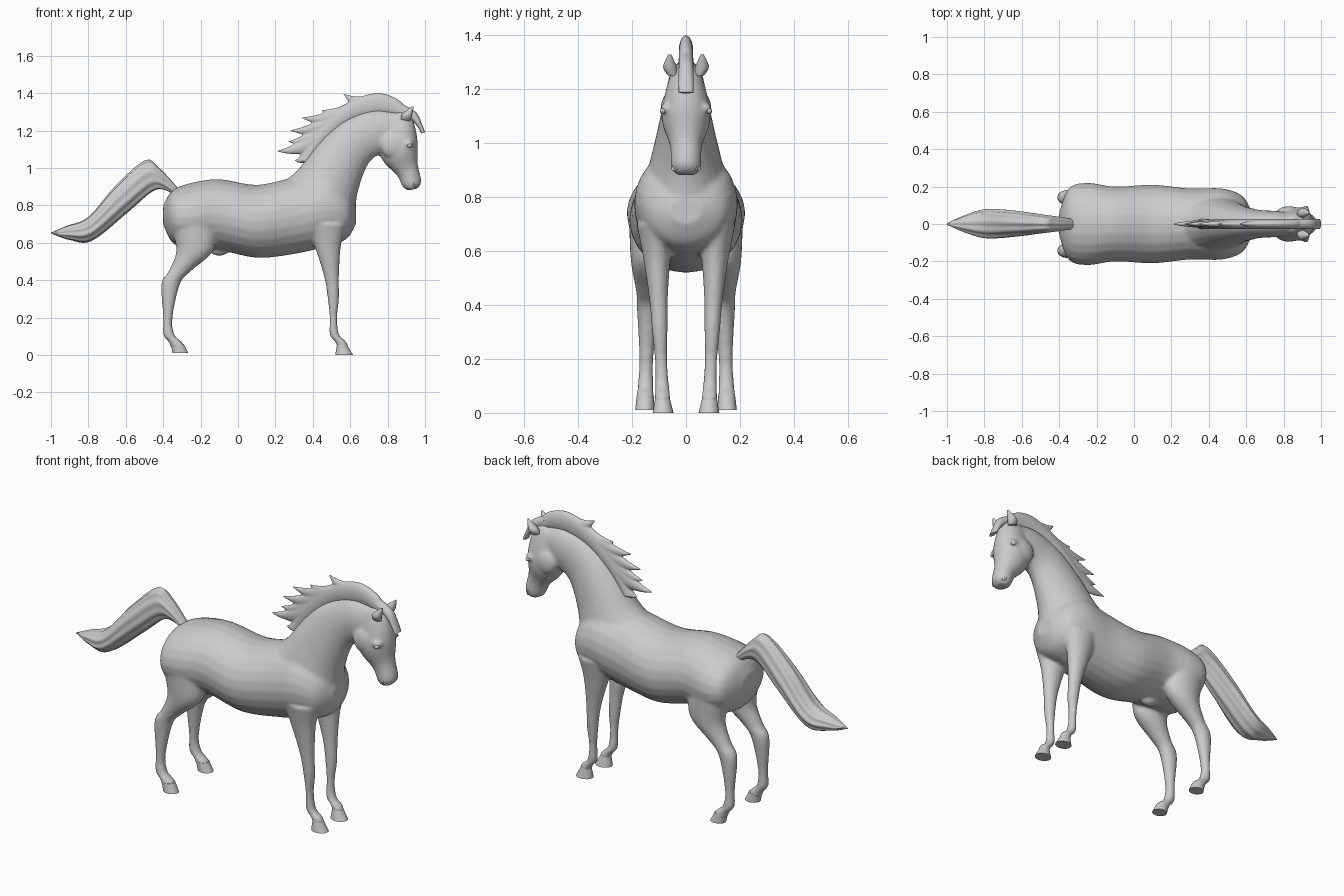
import bpy, bmesh, math
from mathutils import Vector, Matrix

default = bpy.data.objects.get("Cube")
if default:
    bpy.data.objects.remove(default, do_unlink=True)


def spline(rings, steps):
    """Catmull-Rom refinement of a list of section tuples."""
    result = []
    last = len(rings) - 1
    for i in range(last):
        before, start, end, after = (rings[max(0, min(last, i + k))] for k in (-1, 0, 1, 2))
        for step in range(steps):
            t = step / steps
            result.append([b + t / 2 * (c - a + t * (2 * a - 5 * b + 4 * c - d
                           + t * (3 * (b - c) + d - a)))
                           for a, b, c, d in zip(before, start, end, after)])
    result.append(rings[-1])
    return result


def loft(bm, rings, side=1, steps=5, sides=24, flutes=0, depth=0, twist=0):
    """Skin oval sections: (xa, za) to (xb, zb) is one axis, y the centre, width the half width."""
    rings = spline(rings, steps)
    loops = []
    for n, (xa, za, xb, zb, y, width) in enumerate(rings):
        middle = Vector(((xa + xb) / 2, y * side, (za + zb) / 2))
        half = Vector(((xb - xa) / 2, 0, (zb - za) / 2))
        loop = []
        for k in range(sides):
            angle = math.tau * k / sides
            groove = math.cos(flutes * angle + twist * n / len(rings))
            offset = half * math.cos(angle) + Vector((0, width * math.sin(angle), 0))
            loop.append(bm.verts.new(middle + offset * (1 - depth * (1 + groove) / 2)))
        loops.append(loop)
    faces = [bm.faces.new(loops[0]), bm.faces.new(loops[-1])]
    for near, far in zip(loops, loops[1:]):
        for k in range(sides):
            j = (k + 1) % sides
            faces.append(bm.faces.new((near[k], near[j], far[j], far[k])))
    bmesh.ops.recalc_face_normals(bm, faces=faces)


def limb_sections(profile, foot_y, slope):
    """Level leg sections from (back, front, z); girth and stance follow from depth and height."""
    return [(back, z, front, z, foot_y + slope * z, .012 + .28 * (front - back))
            for back, front, z in profile]


def ball(bm, centre, size):
    place = Matrix.Translation(centre) @ Matrix.Diagonal((*size, 1))
    bmesh.ops.create_uvsphere(bm, u_segments=20, v_segments=12, radius=1, matrix=place)


def finish(name, bm, voxel=None, smoothing=0):
    """Make the object; with a voxel size, blend its overlapping lofts into one skin."""
    mesh = bpy.data.meshes.new(name)
    bm.to_mesh(mesh)
    bm.free()
    obj = bpy.data.objects.new(name, mesh)
    bpy.context.collection.objects.link(obj)
    if voxel:
        remesh = obj.modifiers.new("Blend", 'REMESH')
        remesh.mode = 'VOXEL'
        remesh.voxel_size = voxel
        remesh.use_smooth_shade = True
        smooth = obj.modifiers.new("Soften", 'SMOOTH')
        smooth.factor = .5
        smooth.iterations = smoothing
    else:
        bpy.ops.object.select_all(action='DESELECT')
        obj.select_set(True)
        bpy.context.view_layer.objects.active = obj
        bpy.ops.object.shade_smooth_by_angle(angle=math.radians(45))


body = bmesh.new()

# Trunk: x, top, bottom, half width
trunk = [(-.4, .8, .7, .06), (-.35, .88, .6, .19), (-.25, .92, .56, .22),
         (-.1, .94, .56, .2), (.1, .91, .52, .21), (.3, .95, .54, .19),
         (.47, .98, .58, .19), (.58, .9, .62, .15), (.63, .8, .7, .06)]
loft(body, [(x, top, x, bottom, 0, width) for x, top, bottom, width in trunk])

# Neck: crest point, throat point, centre, half width
neck = [(.2, .9, .5, .62, 0, .16), (.31, .98, .61, .72, 0, .15),
        (.42, 1.12, .64, .87, 0, .115), (.52, 1.22, .68, .99, 0, .09),
        (.62, 1.28, .72, 1.05, 0, .075), (.73, 1.31, .78, 1.08, 0, .07),
        (.85, 1.3, .84, 1.1, 0, .06)]
loft(body, neck)

# Head: brow point, jaw point, centre, half width
head = [(.87, 1.31, .76, 1.21, 0, .05), (.93, 1.27, .75, 1.1, 0, .075),
        (.96, 1.15, .78, 1.03, 0, .09), (.96, 1.03, .85, .96, 0, .06),
        (.98, .93, .88, .9, 0, .055), (.96, .89, .91, .88, 0, .04)]
loft(body, head)

# Legs: back, front, z
hind_leg = [(-.36, -.12, .7), (-.33, -.13, .56), (-.37, -.25, .45), (-.41, -.31, .38),
            (-.4, -.35, .2), (-.4, -.34, .11), (-.37, -.3, .07), (-.36, -.28, .04)]
front_leg = [(.37, .58, .7), (.41, .55, .58), (.46, .54, .42), (.48, .54, .3),
             (.49, .53, .2), (.49, .54, .11), (.52, .58, .07), (.53, .59, .04)]
hind_hoof = [(-.36, -.29, .06), (-.35, -.265, .01)]
front_hoof = [(.53, .58, .06), (.52, .615, 0)]
hind_stance = (.153, -.03)
front_stance = (.085, .04)

# Legs, cheeks and brows blend into the body on both sides
for side in (1, -1):
    loft(body, limb_sections(hind_leg, *hind_stance), side)
    loft(body, limb_sections(front_leg, *front_stance), side)
    ball(body, (.91, .07 * side, 1.13), (.03, .025, .02))
    ball(body, (.83, .06 * side, 1.12), (.07, .035, .07))

# Underbelly bump
ball(body, (-.1, 0, .56), (.05, .035, .03))
finish("body", body, voxel=.009, smoothing=5)

# Hooves, ears, eyes and nostrils on both sides
ear = [(.87, 1.26, .92, 1.25, .05, .02), (.88, 1.29, .93, 1.28, .06, .025),
       (.93, 1.33, .94, 1.33, .06, .005)]
separate_parts = {"hind_hoof": limb_sections(hind_hoof, *hind_stance),
                  "front_hoof": limb_sections(front_hoof, *front_stance),
                  "ear": ear}
for side, label in ((1, "left"), (-1, "right")):
    for name, rings in separate_parts.items():
        part = bmesh.new()
        loft(part, rings, side)
        finish(f"{label}_{name}", part)
    eye = bmesh.new()
    ball(eye, (.918, .085 * side, 1.12), (.014, .012, .011))
    finish(f"{label}_eye", eye)
    bpy.ops.mesh.primitive_torus_add(
        major_segments=20, minor_segments=8, major_radius=.012, minor_radius=.005,
        location=(.95, .043 * side, .913),
        rotation=(0, math.radians(90), side * math.radians(50)))
    bpy.context.object.name = f"{label}_nostril"
    bpy.ops.object.shade_smooth()

# Tail: twisted flutes run along it like strands of hair
tail_sections = [(-.31, .88, -.32, .84, 0, .025), (-.42, 1, -.39, .88, 0, .04),
                 (-.5, 1.04, -.46, .87, 0, .05), (-.66, .9, -.59, .76, 0, .07),
                 (-.8, .74, -.78, .61, 0, .08), (-.92, .69, -.9, .615, 0, .045),
                 (-1, .655, -1, .65, 0, .004)]
tail = bmesh.new()
loft(tail, tail_sections, steps=8, sides=72, flutes=9, depth=.09, twist=2.5)
finish("tail", tail)

# Mane ridge: outer edge, inner edge along the crest
hair = (0, .027)
ridge = [(.93, 1.29, .87, 1.27), (.85, 1.37, .82, 1.28), (.73, 1.4, .73, 1.28),
         (.57, 1.34, .6, 1.24), (.42, 1.21, .48, 1.14), (.33, 1.04, .38, 1.03)]
mane = bmesh.new()
loft(mane, [(*section, *hair) for section in ridge])

# Mane locks: each tapers from the ridge to a swept-back tip
tips = [(.56, 1.4), (.44, 1.31), (.33, 1.27), (.27, 1.2), (.26, 1.14), (.2, 1.09), (.3, 1.04)]
crest = spline(ridge, 10)
for k, tip in enumerate(tips):
    root = 20 + 4 * k
    upper, lower = crest[root][:2], crest[root + 4][2:]
    tip, upper, lower = Vector(tip), Vector(upper), Vector(lower)
    lock = []
    for t in (0, .35, .7, .97):
        sag = Vector((0, .018 * math.sin(math.pi * t)))
        lock.append((*(upper.lerp(tip, t) - sag), *(lower.lerp(tip, t) - sag),
                     0, hair[1] * (1 - t) ** .6))
    loft(mane, lock)
finish("mane", mane, voxel=.005, smoothing=3)

# Forelock hanging over the brow
forelock_sections = [(.86, 1.35, .87, 1.28), (.95, 1.3, .92, 1.26),
                     (.985, 1.23, .96, 1.22), (1, 1.19, .98, 1.185)]
forelock = bmesh.new()
loft(forelock, [(*section, *hair) for section in forelock_sections])
finish("forelock", forelock)
